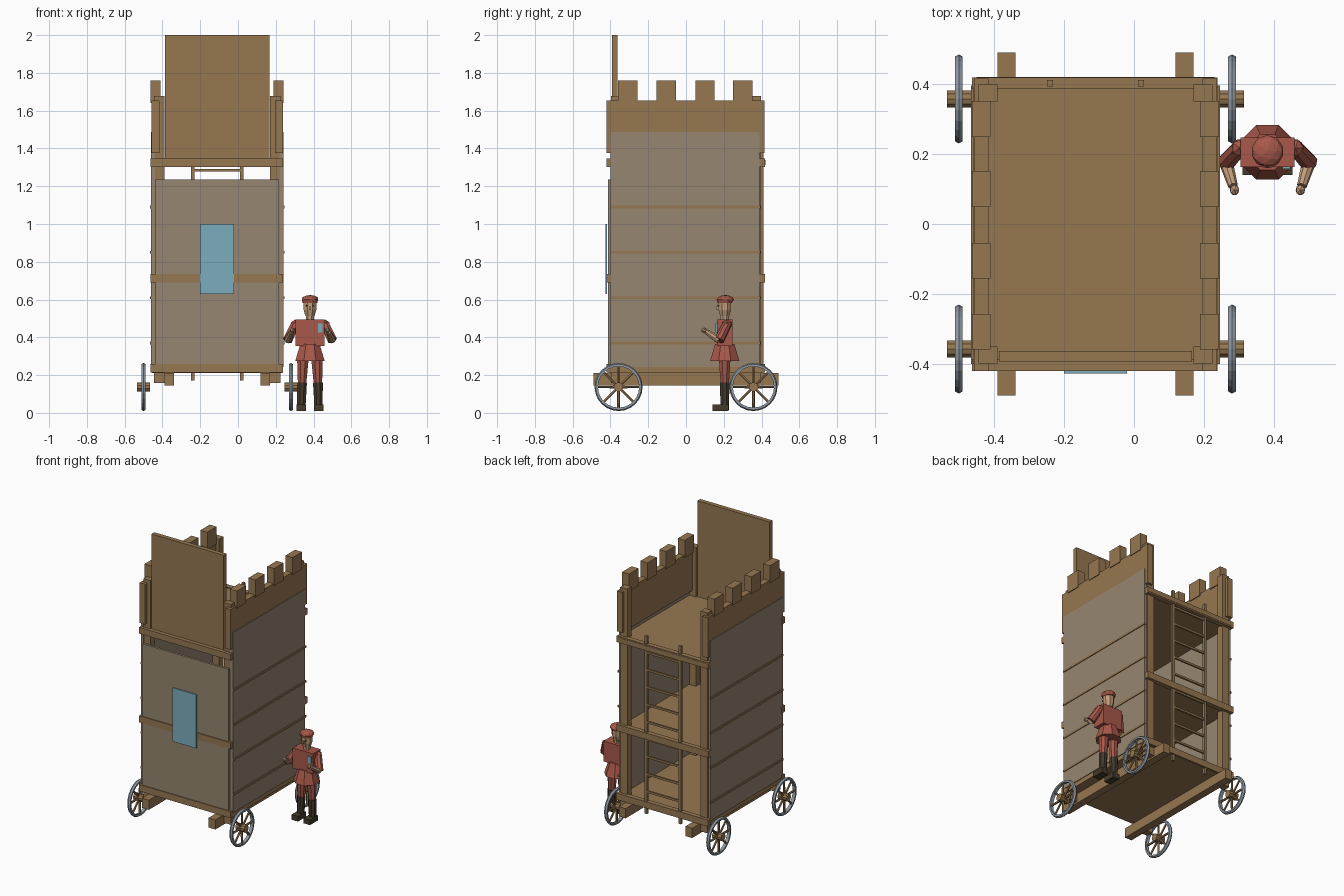
import bpy, bmesh, math
from mathutils import Vector, Matrix

if "Cube" in bpy.data.objects:
    bpy.data.objects.remove(bpy.data.objects["Cube"])

CX = -0.11            # tower centre line
FX, FY = 0.381, 0.205  # soldier position


def material(name, r, g, b):
    m = bpy.data.materials.new(name)
    lin = [((c / 255 + 0.055) / 1.055) ** 2.4 for c in (r, g, b)]
    m.diffuse_color = (*lin, 1)
    m.use_nodes = True
    m.node_tree.nodes["Principled BSDF"].inputs["Base Color"].default_value = m.diffuse_color
    return m


WOOD = material("wood", 150, 119, 81)
HIDE = material("grey_brown_hide", 150, 134, 112)
BLUE = material("pale_blue", 124, 174, 188)
RED = material("red_cloth", 168, 88, 73)
SKIN = material("skin", 196, 157, 122)
DARK = material("dark_leather", 68, 59, 42)
STEEL = material("grey_iron", 146, 155, 164)


def finish(name, bm, mat):
    bmesh.ops.recalc_face_normals(bm, faces=bm.faces)
    me = bpy.data.meshes.new(name)
    bm.to_mesh(me)
    bm.free()
    me.materials.append(mat)
    ob = bpy.data.objects.new(name, me)
    bpy.context.collection.objects.link(ob)
    return ob


def box(name, x, y, z, mat):
    """Box from three (low, high) ranges."""
    bm = bmesh.new()
    bmesh.ops.create_cube(bm, size=1)
    for v in bm.verts:
        v.co = [r[0] + (c + 0.5) * (r[1] - r[0]) for r, c in zip((x, y, z), v.co)]
    return finish(name, bm, mat)


def pair(name, x, y, z, mat, centre=CX):
    """Box and its mirror image about x = centre."""
    box("left_" + name, x, y, z, mat)
    box("right_" + name, (2 * centre - x[1], 2 * centre - x[0]), y, z, mat)


def limb(name, a, b, r1, r2, mat, sides=8, squash=1.0):
    """Tapered cylinder between two points."""
    a, b = Vector(a), Vector(b)
    d = b - a
    bm = bmesh.new()
    rot = Vector((0, 0, 1)).rotation_difference(d).to_matrix().to_4x4()
    bmesh.ops.create_cone(bm, cap_ends=True, segments=sides, radius1=r1, radius2=r2,
                          depth=d.length,
                          matrix=Matrix.Translation((a + b) / 2) @ rot @ Matrix.Diagonal((1, squash, 1, 1))
                          @ Matrix.Rotation(math.pi / sides, 4, 'Z'))
    return finish(name, bm, mat)


def ball(name, centre, size, mat, sub=2):
    bm = bmesh.new()
    bmesh.ops.create_icosphere(bm, subdivisions=sub, radius=1,
                               matrix=Matrix.Translation(centre) @ Matrix.Diagonal((*size, 1)))
    return finish(name, bm, mat)


# --- Chassis and floors
pair("long_beam", (-0.39, -0.338), (-0.49, 0.49), (0.145, 0.212), WOOD)
box("bottom_floor", (-0.455, 0.235), (-0.41, 0.41), (0.212, 0.243), WOOD)
box("middle_floor", (-0.44, 0.22), (-0.39, 0.39), (0.698, 0.722), WOOD)
box("top_floor", (-0.45, 0.23), (-0.415, 0.42), (1.312, 1.338), WOOD)

# --- Corner posts and cross rails
for label, y in (("front", (-0.398, -0.35)), ("back", (0.35, 0.398))):
    pair(label + "_post", (-0.444, -0.39), y, (0.157, 1.678), WOOD)
for z in ((0.215, 0.26), (0.69, 0.735), (1.303, 1.346)):
    for label, y in (("front", (-0.42, -0.385)), ("back", (0.385, 0.418))):
        box(label + "_rail", (-0.462, 0.238), y, z, WOOD)

# --- Hide-covered walls
pair("side_wall", (-0.46, -0.44), (-0.40, 0.39), (0.243, 1.487), HIDE)
for z in (0.37, 0.61, 0.85, 1.09):
    pair("wall_batten", (-0.465, -0.455), (-0.40, 0.395), (z - 0.007, z + 0.007), WOOD)
box("front_wall", (-0.438, 0.218), (-0.414, -0.398), (0.26, 1.235), HIDE)
box("blue_panel", (-0.20, -0.02), (-0.427, -0.419), (0.63, 1.0), BLUE)

# --- Parapets with merlons
pair("parapet", (-0.457, -0.415), (-0.42, 0.415), (1.377, 1.655), WOOD)
for y in (-0.308, -0.105, 0.10, 0.30):
    pair("merlon", (-0.462, -0.409), (y - 0.051, y + 0.051), (1.64, 1.76), WOOD)

# --- Raised drawbridge
box("drawbridge", (-0.386, 0.166), (-0.393, -0.362), (1.338, 2.0), WOOD)

# --- Ladder at the back
pair("ladder_rail", (-0.249, -0.231), (0.393, 0.411), (0.172, 1.40), WOOD)
for i in range(9):
    z = 0.325 + i * 0.12
    box("ladder_rung", (-0.24, 0.02), (0.396, 0.408), (z - 0.007, z + 0.007), WOOD)


# --- Spoked wheels
def wheel(x, y, z=0.137, radius=0.127, seg=24):
    bm = bmesh.new()
    profile = ((-0.011, radius - 0.006), (0, radius), (0.011, radius - 0.006),
               (0.011, radius - 0.018), (-0.011, radius - 0.018))
    rings = []
    for i in range(seg):
        a = 2 * math.pi * i / seg
        rings.append([bm.verts.new((x + dx, y + r * math.cos(a), z + r * math.sin(a)))
                      for dx, r in profile])
    n = len(profile)
    for i in range(seg):
        p, q = rings[i], rings[(i + 1) % seg]
        for j in range(n):
            k = (j + 1) % n
            bm.faces.new((p[j], q[j], q[k], p[k]))
    finish("wheel_rim", bm, STEEL)
    limb("wheel_hub", (x - 0.034, y, z), (x + 0.034, y, z), 0.025, 0.025, WOOD, 10)
    for i in range(8):
        a = 2 * math.pi * i / 8
        tip = (x, y + 0.113 * math.cos(a), z + 0.113 * math.sin(a))
        limb("wheel_spoke", (x, y, z), tip, 0.008, 0.007, WOOD, 6)


for wx in (-0.50, 0.28):
    for wy in (-0.357, 0.357):
        wheel(wx, wy)

# --- Soldier: torso, tunic skirt, head and cap
box("torso", (FX - 0.077, FX + 0.077), (0.163, 0.247), (0.355, 0.495), RED)
limb("tunic_skirt", (FX, FY, 0.275), (FX, FY, 0.365), 0.084, 0.055, RED, 8)
limb("neck", (FX, FY, 0.49), (FX, FY, 0.53), 0.024, 0.024, SKIN)
limb("jaw", (FX, FY, 0.512), (FX, FY, 0.545), 0.026, 0.036, SKIN)
limb("head", (FX, FY, 0.545), (FX, FY, 0.592), 0.036, 0.037, SKIN)
box("nose", (FX - 0.006, FX + 0.006), (0.160, 0.175), (0.545, 0.562), SKIN)
pair("eye", (FX - 0.020, FX - 0.011), (0.168, 0.174), (0.562, 0.571), DARK, FX)
ball("cap", (FX, FY + 0.003, 0.60), (0.046, 0.046, 0.024), RED)
limb("cap_band", (FX, FY, 0.583), (FX, FY, 0.60), 0.040, 0.045, RED, 12)
box("chest_badge", (FX + 0.043, FX + 0.066), (0.157, 0.164), (0.425, 0.472), BLUE)

# --- Soldier: arms and legs
for s, side in ((-1, "left"), (1, "right")):
    shoulder = (FX + s * 0.080, FY + 0.012, 0.468)
    elbow = (FX + s * 0.118, 0.175, 0.385)
    wrist = (FX + s * 0.098, 0.108, 0.43)
    ball(side + "_shoulder", shoulder, (0.026, 0.028, 0.026), RED, 1)
    limb(side + "_sleeve", shoulder, elbow, 0.024, 0.027, RED)
    limb(side + "_forearm", elbow, wrist, 0.020, 0.014, SKIN)
    ball(side + "_hand", (FX + s * 0.094, 0.097, 0.437), (0.015, 0.017, 0.016), SKIN, 1)
    lx = FX + s * 0.040
    limb(side + "_trouser", (lx + s * 0.002, FY, 0.155), (lx - s * 0.003, FY, 0.30), 0.024, 0.034, RED)
    limb(side + "_boot", (lx + s * 0.006, FY, 0.012), (lx + s * 0.002, FY, 0.16), 0.023, 0.028, DARK)
    fx = lx + s * 0.006
    box(side + "_foot", (fx - 0.025, fx + 0.025), (0.14, 0.226), (0.01, 0.045), DARK)
